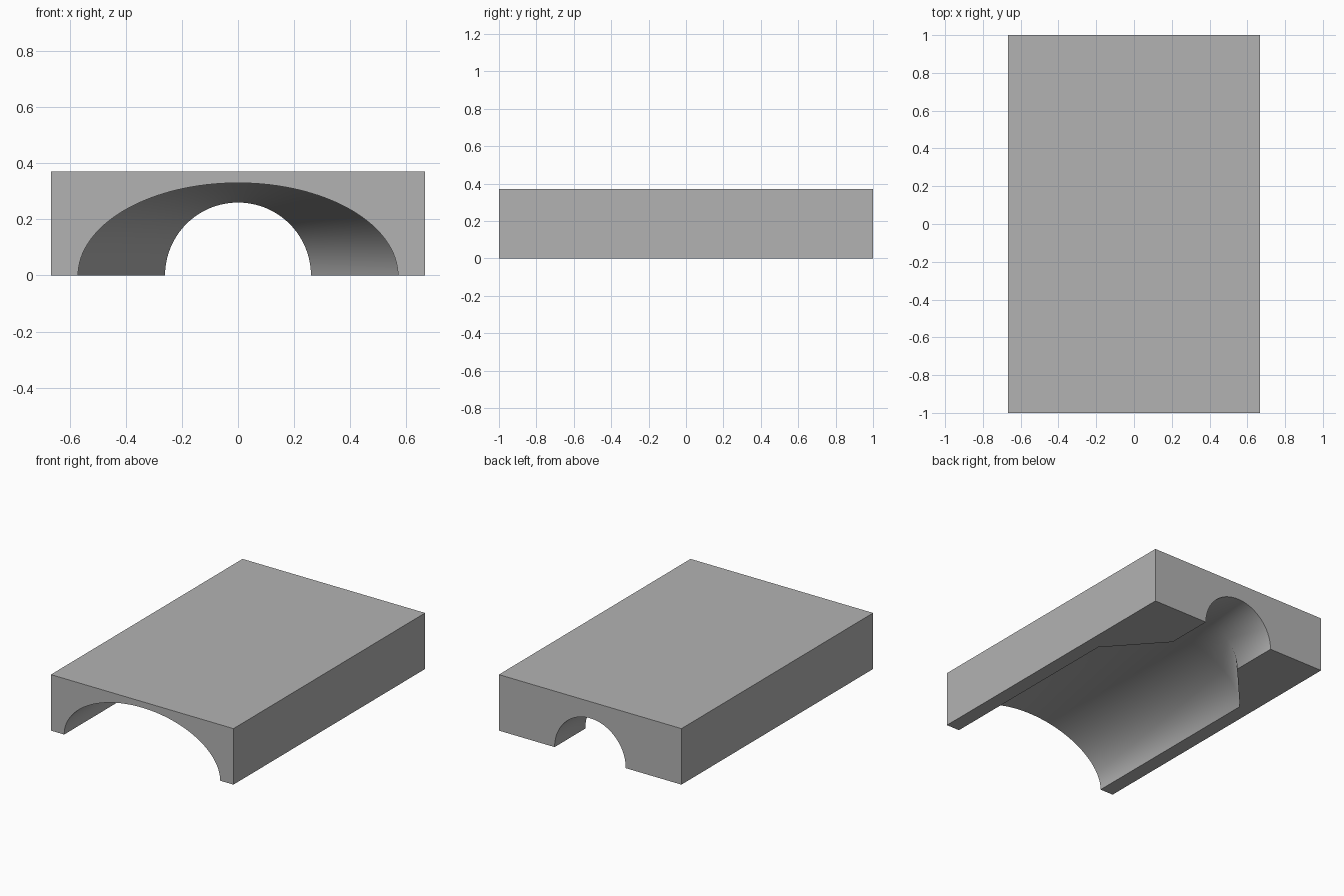
import bpy, bmesh, math

cube = bpy.data.objects.get("Cube")
if cube:
    bpy.data.objects.remove(cube, do_unlink=True)

HALF_WIDTH, HEIGHT, SEGMENTS = 0.667, 0.37, 64

# Channel stations along the block: y, half width, arch height
STATIONS = [(-1, 0.57, 0.33), (0.335, 0.57, 0.33),
            (0.68, 0.26, 0.26), (1, 0.26, 0.26)]


def section(y, radius, rise):
    """Block outline with an elliptical arch cut into its underside."""
    arch = [(radius * math.cos(a), y, rise * math.sin(a))
            for a in (math.pi * i / SEGMENTS for i in range(SEGMENTS + 1))]
    return arch + [(-HALF_WIDTH, y, 0), (-HALF_WIDTH, y, HEIGHT),
                   (HALF_WIDTH, y, HEIGHT), (HALF_WIDTH, y, 0)]


# Grey material
grey = bpy.data.materials.new("grey")
grey.use_nodes = True
colour = (0.45, 0.45, 0.45, 1)
grey.diffuse_color = colour
grey.node_tree.nodes["Principled BSDF"].inputs["Base Color"].default_value = colour

# Loft the sections into a solid and close both ends
bm = bmesh.new()
rings = [[bm.verts.new(p) for p in section(*s)] for s in STATIONS]
for a, b in zip(rings, rings[1:]):
    for i in range(len(a)):
        j = (i + 1) % len(a)
        bm.faces.new((a[i], a[j], b[j], b[i]))
bm.faces.new(rings[0])
bm.faces.new(rings[-1])
bmesh.ops.recalc_face_normals(bm, faces=bm.faces)

# Merge the flat outer sides into single faces
bmesh.ops.dissolve_limit(bm, angle_limit=math.radians(0.5),
                         verts=bm.verts, edges=bm.edges)

mesh = bpy.data.meshes.new("channel_block")
bm.to_mesh(mesh)
bm.free()
mesh.materials.append(grey)
block = bpy.data.objects.new("channel_block", mesh)
bpy.context.collection.objects.link(block)

# Smooth channel, sharp block edges
bpy.context.view_layer.objects.active = block
block.select_set(True)
bpy.ops.object.shade_smooth_by_angle(angle=math.radians(60))
